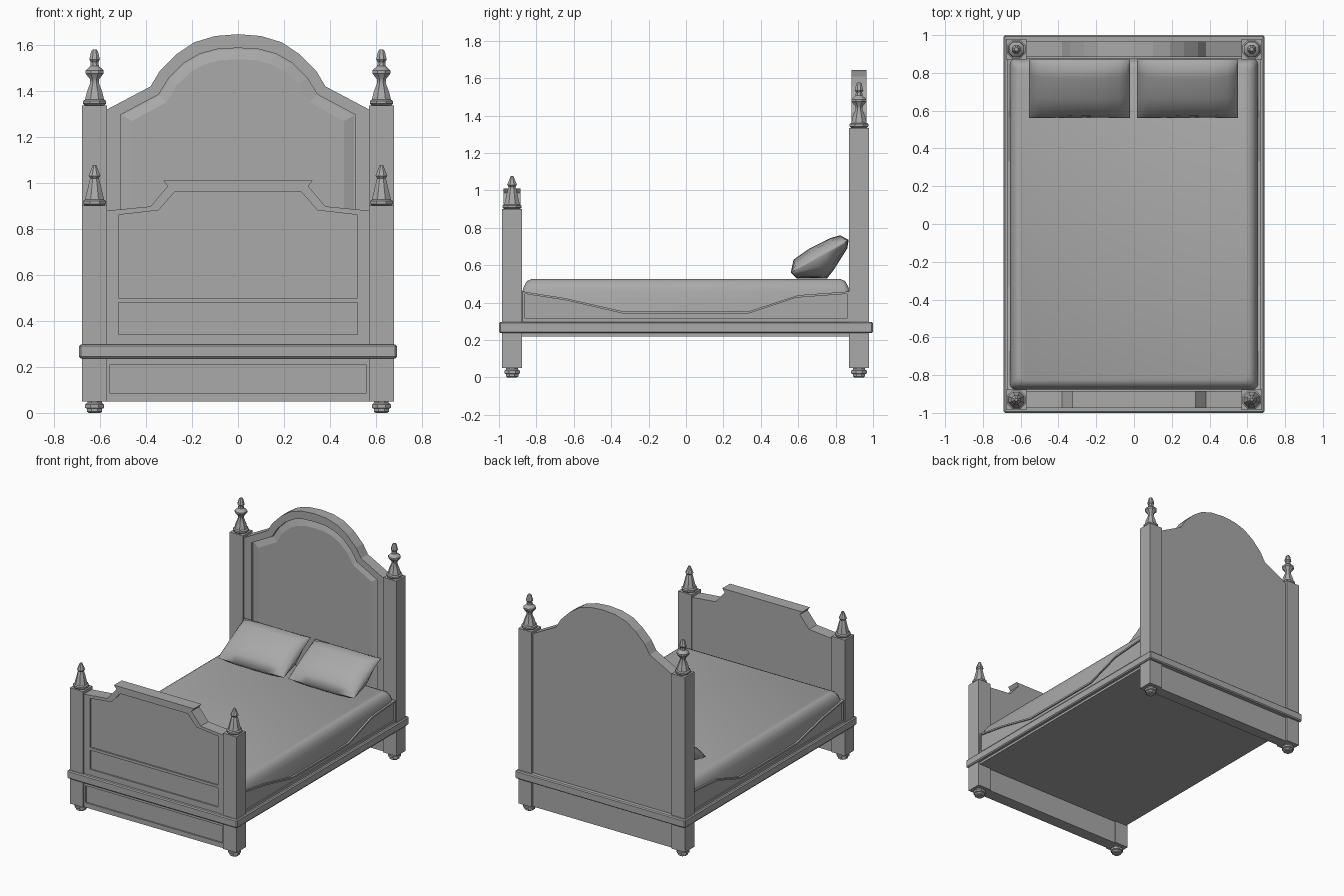
import bpy, bmesh, math
from mathutils import Vector

old = bpy.data.objects.get("Cube")
if old:
    bpy.data.objects.remove(old, do_unlink=True)

GREY = (0.4, 0.4, 0.4, 1)
mat = bpy.data.materials.new("plain_grey")
mat.use_nodes = True
mat.diffuse_color = GREY
mat.node_tree.nodes["Principled BSDF"].inputs["Base Color"].default_value = GREY


def finish(name, bm, smooth=None):
    bmesh.ops.recalc_face_normals(bm, faces=bm.faces[:])
    me = bpy.data.meshes.new(name)
    bm.to_mesh(me)
    bm.free()
    me.materials.append(mat)
    ob = bpy.data.objects.new(name, me)
    bpy.context.collection.objects.link(ob)
    if smooth:
        bpy.ops.object.select_all(action='DESELECT')
        ob.select_set(True)
        bpy.context.view_layer.objects.active = ob
        bpy.ops.object.shade_smooth_by_angle(angle=math.radians(smooth))
    return ob


def loft(name, rings, smooth=None):
    """Skin a stack of equal-length closed rings and cap both ends."""
    bm = bmesh.new()
    loops = [[bm.verts.new(p) for p in r] for r in rings]
    n = len(loops[0])
    for a, b in zip(loops, loops[1:]):
        for i in range(n):
            j = (i + 1) % n
            bm.faces.new((a[i], a[j], b[j], b[i]))
    bm.faces.new(loops[0])
    bm.faces.new(loops[-1])
    return finish(name, bm, smooth)


def box(name, x0, x1, y0, y1, z0, z1, bevel=0.0):
    bm = bmesh.new()
    bmesh.ops.create_cube(bm, size=1)
    for v in bm.verts:
        v.co = ((x0, x1)[v.co.x > 0], (y0, y1)[v.co.y > 0], (z0, z1)[v.co.z > 0])
    if bevel:
        bmesh.ops.bevel(bm, geom=bm.edges[:], offset=bevel, segments=1, affect='EDGES')
    return finish(name, bm)


def slab(name, pts, y0, y1):
    """Extrude an x-z outline along y."""
    return loft(name, [[(x, y, z) for x, z in pts] for y in (y0, y1)])


def mirrored(half):
    """Half outline (from the right, ending at the middle) to a full one."""
    return half + [(-x, z) for x, z in reversed(half) if x > 0]


def carve(target, cutter):
    mod = target.modifiers.new("panel", 'BOOLEAN')
    mod.operation = 'DIFFERENCE'
    mod.solver = 'EXACT'
    mod.object = cutter
    cutter.hide_render = True
    bpy.context.view_layer.objects.active = target
    bpy.ops.object.modifier_apply(modifier=mod.name)
    bpy.data.objects.remove(cutter, do_unlink=True)


def turned(name, x, y, z, profile, sides=8):
    rings = []
    for h, r in profile:
        rings.append([(x + r * math.cos(math.tau * (i + .5) / sides),
                       y + r * math.sin(math.tau * (i + .5) / sides), z + h)
                      for i in range(sides)])
    return loft(name, rings, 35)


# Posts, feet and finials
FOOT = [(0, .028), (.006, .036), (.018, .036), (.022, .045), (.036, .045), (.044, .034), (.052, .034)]
BASE = [(0, .045), (.008, .054), (.02, .054), (.026, .045), (.06, .036)]
SHORT = BASE + [(.112, .023), (.118, .019), (.13, .028), (.165, .013), (.177, .008)]
TALL = BASE + [(.098, .02), (.115, .022), (.14, .043), (.152, .043), (.172, .02),
               (.19, .018), (.2, .025), (.235, .016), (.243, .01)]
for side, sx in (("left", 1), ("right", -1)):
    for end, y, top, finial in (("front", -.93, .9, SHORT), ("back", .925, 1.335, TALL)):
        x = .623 * sx
        box(f"{end}_{side}_post", x - .054, x + .054, y - .054, y + .054, .05, top)
        turned(f"{end}_{side}_foot", x, y, 0, FOOT)
        turned(f"{end}_{side}_finial", x, y, top, finial)

# Base frame
box("base_rim", -.69, .69, -1, 1, .237, .297, .007)
box("base_underside", -.665, .665, -.9, .9, .22, .25)

# Footboard with stepped crest and two sunken panels
foot = slab("footboard", mirrored([(.575, .28), (.575, .878), (.38, .897), (.305, .985), (.325, 1.01), (0, 1.01)]),
            -.975, -.885)
upper = mirrored([(.52, .5), (.52, .86), (.345, .88), (.275, .96), (0, .96)])
carve(foot, slab("cutter", upper, -1.1, -.965))
carve(foot, box("cutter", -.52, .52, -1.1, -.965, .34, .48))

# Lower boards
apron = box("front_apron", -.575, .575, -.975, -.885, .05, .25)
carve(apron, box("cutter", -.555, .555, -1.1, -.965, .085, .21))
box("back_apron", -.575, .575, .885, .965, .05, .25)

# Arched headboard with a raised field inside a sunken border
head = slab("headboard", mirrored([(.575, .28), (.575, 1.315), (.38, 1.418), (.34, 1.485), (.265, 1.56),
                                   (.19, 1.61), (.1, 1.637), (0, 1.645)]), .885, .965)
border = mirrored([(.51, .4), (.51, 1.295), (.345, 1.383), (.3, 1.455), (.235, 1.52),
                   (.165, 1.56), (.09, 1.58), (0, 1.585)])
field = mirrored([(.46, .45), (.46, 1.268), (.31, 1.35), (.265, 1.425), (.2, 1.485),
                  (.14, 1.516), (.075, 1.532), (0, 1.536)])
carve(head, slab("cutter", border, .8, .905))
loft("headboard_field", [[(x, .907, z) for x, z in border], [(x, .89, z) for x, z in field]])

# Side rails, dipped in the middle, with a sunken panel
TOP = [(.875, .46), (.6, .44), (.33, .352), (-.33, .352), (-.65, .425), (-.875, .46)]
RAIL = [(-.875, .28), (.875, .28)] + TOP
INSET = [(-.862, .314), (.862, .314)] + [(y * .985, z - .013) for y, z in TOP]
for side, sx in (("left", 1), ("right", -1)):
    rail = loft(f"{side}_rail", [[(sx * x, y, z) for y, z in RAIL] for x in (.6, .67)])
    carve(rail, loft("cutter", [[(sx * x, y, z) for y, z in INSET] for x in (.661, .8)]))

# Mattress with a soft upper edge
def mattress_ring(inset, z, r=.03):
    ring = []
    for k, (sx, sy) in enumerate(((1, 1), (-1, 1), (-1, -1), (1, -1))):
        for a in range(4):
            t = math.radians(90 * k + 30 * a)
            ring.append((sx * (.657 - inset - r) + r * math.cos(t),
                         sy * (.877 - inset - r) + r * math.sin(t), z))
    return ring

loft("mattress", [mattress_ring(d, z) for d, z in
                  ((0, .28), (0, .455), (.012, .49), (.026, .515), (.05, .526))], 50)

# Pillows: a leaning cushion section pinched to its seam at both ends
SECTION = [(.56, .56), (.575, .63), (.66, .69), (.77, .745), (.825, .76), (.87, .735),
           (.862, .69), (.79, .575), (.755, .53), (.59, .53)]
seam_a, seam_b = Vector(SECTION[0]), Vector(SECTION[5])
axis = (seam_b - seam_a).normalized()


def pillow_ring(x, s):
    ring = []
    for p in map(Vector, SECTION):
        on_seam = seam_a + axis * (p - seam_a).dot(axis)
        q = on_seam.lerp(p, s)
        ring.append((x, q.x, q.y))
    return ring


for side, cx in (("left", .283), ("right", -.288)):
    steps = [(-.268, .04), (-.25, .45), (-.21, .75), (-.13, .94), (0, 1),
             (.13, .94), (.21, .75), (.25, .45), (.268, .04)]
    loft(f"{side}_pillow", [pillow_ring(cx + dx, s) for dx, s in steps], 60)
